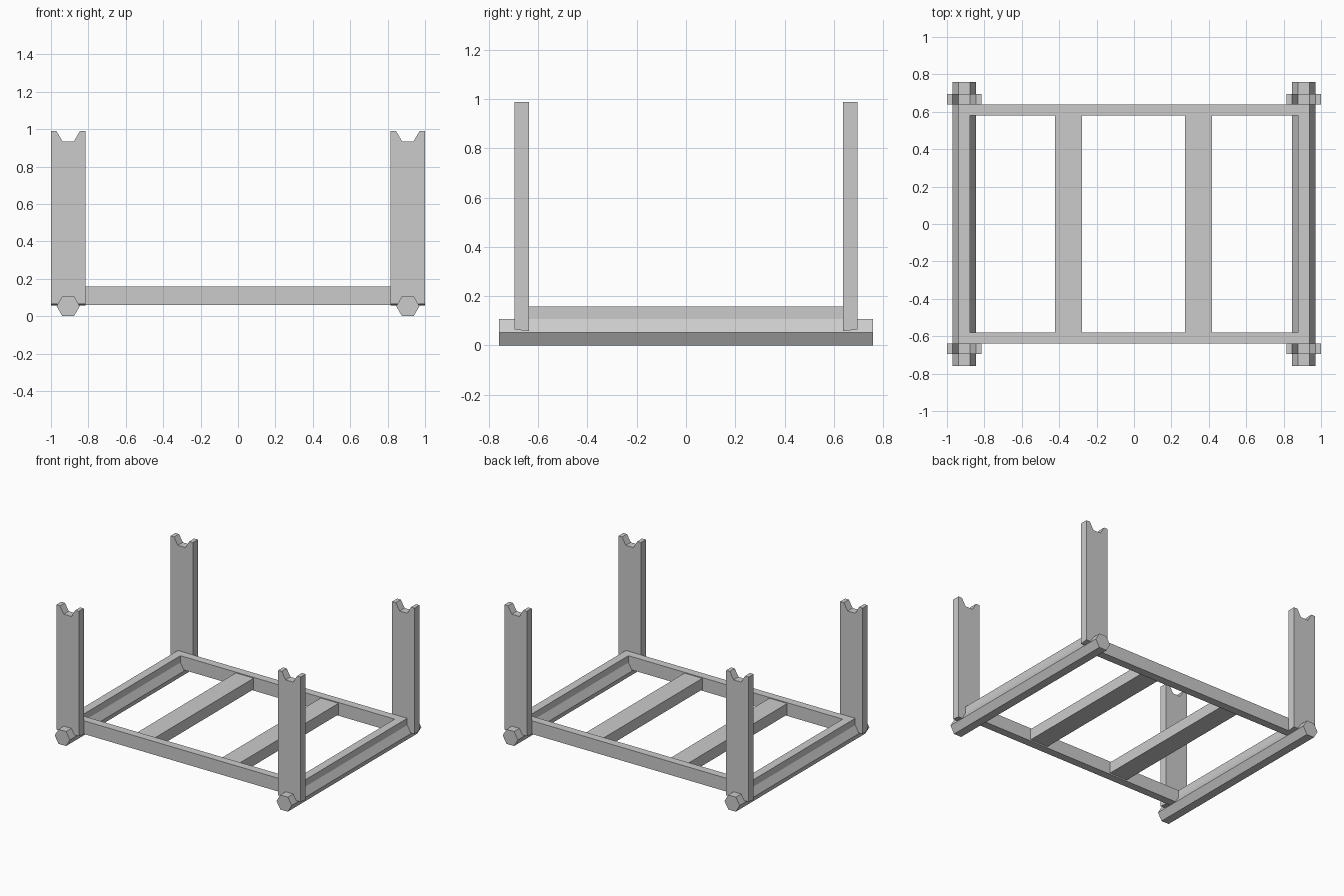
import bpy
import bmesh
from math import cos, sin, pi

if "Cube" in bpy.data.objects:
    bpy.data.objects.remove(bpy.data.objects["Cube"])

TUBE_X = 0.908          # centre line of the hexagonal side tubes
R = 0.062               # tube radius
H = R * sin(pi / 3)     # half height of the tube


def prism(name, profile, y0, y1):
    """Extrude an (x, z) outline from y0 to y1."""
    bm = bmesh.new()
    near = [bm.verts.new((x, y0, z)) for x, z in profile]
    far = [bm.verts.new((x, y1, z)) for x, z in profile]
    bm.faces.new(near)
    bm.faces.new(far[::-1])
    n = len(profile)
    for i in range(n):
        j = (i + 1) % n
        bm.faces.new((near[i], far[i], far[j], near[j]))
    bmesh.ops.recalc_face_normals(bm, faces=bm.faces)
    mesh = bpy.data.meshes.new(name)
    bm.to_mesh(mesh)
    bm.free()
    obj = bpy.data.objects.new(name, mesh)
    bpy.context.collection.objects.link(obj)
    return obj


def box(name, x0, x1, y0, y1, z0, z1):
    return prism(name, [(x0, z0), (x1, z0), (x1, z1), (x0, z1)], y0, y1)


for side, sx in (("left", -1), ("right", 1)):
    cx = sx * TUBE_X

    # Hexagonal foot tube running front to back
    hexagon = [(cx + R * cos(i * pi / 3), H + R * sin(i * pi / 3)) for i in range(6)]
    prism(side + "_foot_tube", hexagon, -0.758, 0.758)

    # Side rail resting on the tube
    box(side + "_side_rail", cx - R / 2, cx + R / 2, -0.579, 0.579, 0.09, 0.158)

    # Cross slat
    sc = -0.35 if sx < 0 else 0.345
    box(side + "_slat", sc - 0.073, sc + 0.073, -0.579, 0.579, 0.07, 0.152)

    # Corner posts with a half-hexagon stacking notch on top
    top, w = 0.989, 0.092
    outline = [(cx - w, 0.058), (cx + w, 0.058), (cx + w, top), (cx + R, top),
               (cx + R / 2, top - H), (cx - R / 2, top - H), (cx - R, top), (cx - w, top)]
    for end, sy in (("front", -1), ("back", 1)):
        post = prism(f"{end}_{side}_post", outline, sy * 0.638, sy * 0.696)
        for v in post.data.vertices:      # slightly sloped underside
            if v.co.z < 0.1 and abs(v.co.y) > 0.67:
                v.co.z = 0.065

# Long rails at front and back
for end, sy in (("front", -1), ("back", 1)):
    y0, y1 = sorted((sy * 0.579, sy * 0.638))
    box(end + "_rail", -TUBE_X - R / 2, TUBE_X + R / 2, y0, y1, 0.06, 0.158)
